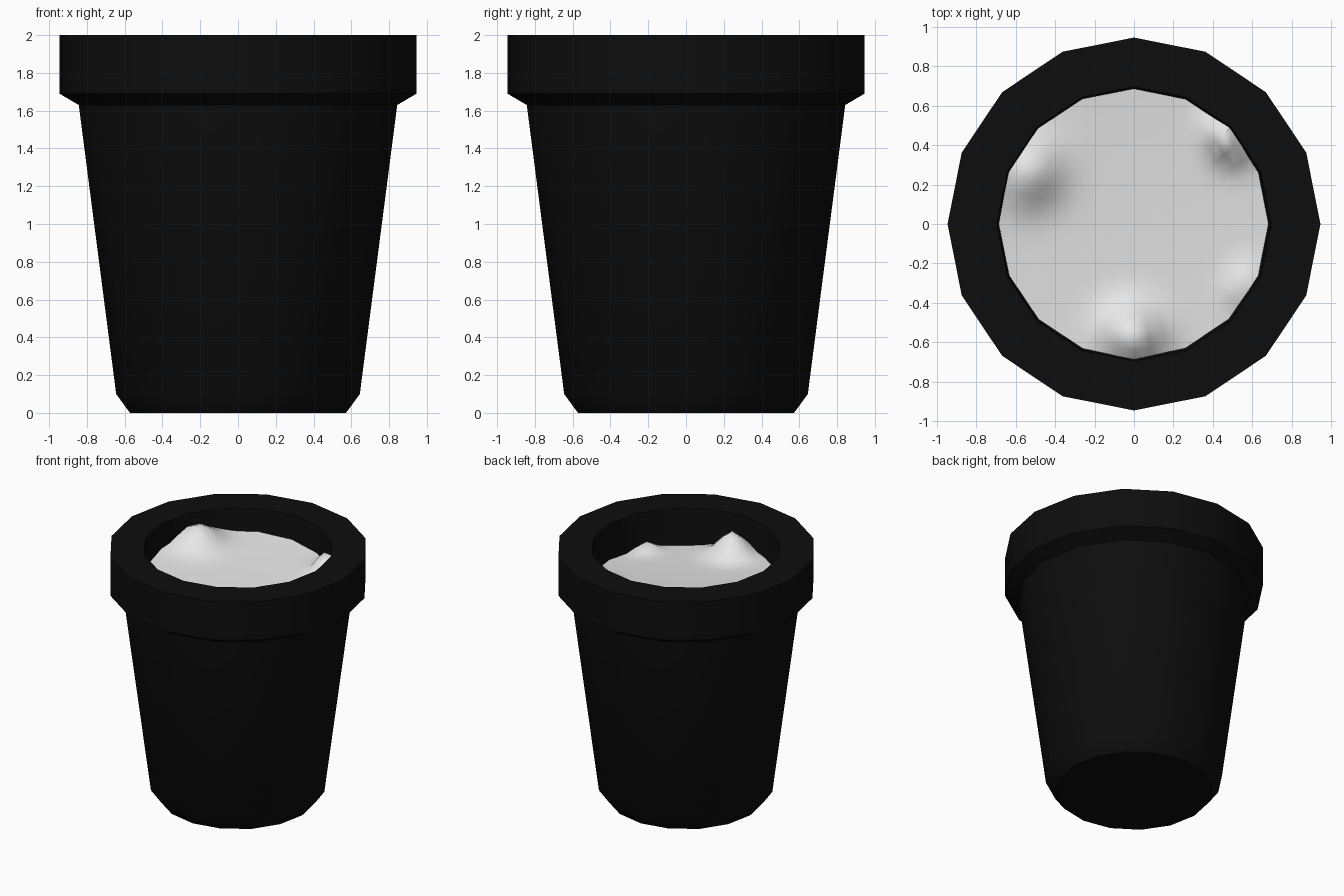
import bpy, bmesh, math

SIDES = 16

cube = bpy.data.objects.get("Cube")
if cube:
    bpy.data.objects.remove(cube, do_unlink=True)


def make_material(name, value):
    mat = bpy.data.materials.new(name)
    mat.use_nodes = True
    color = (value, value, value, 1.0)
    mat.diffuse_color = color
    bsdf = mat.node_tree.nodes["Principled BSDF"]
    bsdf.inputs["Base Color"].default_value = color
    return mat


def add_ring(bm, radius, height):
    """Ring of vertices; height is a function of x and y."""
    ring = []
    for i in range(SIDES):
        a = 2 * math.pi * i / SIDES
        x, y = radius * math.cos(a), radius * math.sin(a)
        ring.append(bm.verts.new((x, y, height(x, y))))
    return ring


def bridge(bm, lower, upper):
    for i in range(SIDES):
        j = (i + 1) % SIDES
        bm.faces.new((lower[i], lower[j], upper[j], upper[i]))


def finish(bm, name, mat, angle):
    bmesh.ops.recalc_face_normals(bm, faces=bm.faces)
    mesh = bpy.data.meshes.new(name)
    bm.to_mesh(mesh)
    bm.free()
    mesh.materials.append(mat)
    obj = bpy.data.objects.new(name, mesh)
    bpy.context.collection.objects.link(obj)
    bpy.ops.object.select_all(action="DESELECT")
    obj.select_set(True)
    bpy.context.view_layer.objects.active = obj
    bpy.ops.object.shade_smooth_by_angle(angle=math.radians(angle))
    return obj


pot_black = make_material("pot black", 0.004)
soil_grey = make_material("soil light grey", 0.8)

# Pot: tapered wall, overhanging rim and hollow inside
profile = [(0.572, 0), (0.645, 0.1), (0.843, 1.63), (0.945, 1.69),
           (0.945, 2), (0.695, 2), (0.68, 1.7), (0.52, 0.12)]
bm = bmesh.new()
rings = [add_ring(bm, r, lambda x, y, z=z: z) for r, z in profile]
for lower, upper in zip(rings, rings[1:]):
    bridge(bm, lower, upper)
bm.faces.new(rings[0])
bm.faces.new(rings[-1])
finish(bm, "flower_pot", pot_black, 30)

# Soil: gently uneven surface with lumps (x, y, height, width)
lumps = [(-0.53, 0.26, 0.13, 0.11), (0.48, 0.43, 0.17, 0.07),
         (0.56, -0.31, 0.07, 0.06), (-0.01, -0.57, 0.19, 0.1)]


def soil_height(x, y):
    z = 1.75 + 0.06 * (y - x) + 0.03 * (x * x + y * y)
    for lx, ly, h, w in lumps:
        z += h * math.exp(-((x - lx) ** 2 + (y - ly) ** 2) / (2 * w * w))
    return z


bm = bmesh.new()
centre = bm.verts.new((0, 0, soil_height(0, 0)))
steps = 14
rings = [add_ring(bm, 0.688 * k / steps, soil_height) for k in range(1, steps + 1)]
for i in range(SIDES):
    bm.faces.new((centre, rings[0][i], rings[0][(i + 1) % SIDES]))
for inner, outer in zip(rings, rings[1:]):
    bridge(bm, inner, outer)
bmesh.ops.recalc_face_normals(bm, faces=bm.faces)
# Finer spokes so that the lumps stay round
spokes = [e for e in bm.edges if abs(e.verts[0].co.xy.length - e.verts[1].co.xy.length) < 0.001]
bmesh.ops.subdivide_edges(bm, edges=spokes, cuts=2, use_grid_fill=True)
for v in bm.verts:
    v.co.z = soil_height(v.co.x, v.co.y)
soil = finish(bm, "soil", soil_grey, 60)
if soil.data.polygons[0].normal.z < 0:
    soil.data.flip_normals()
